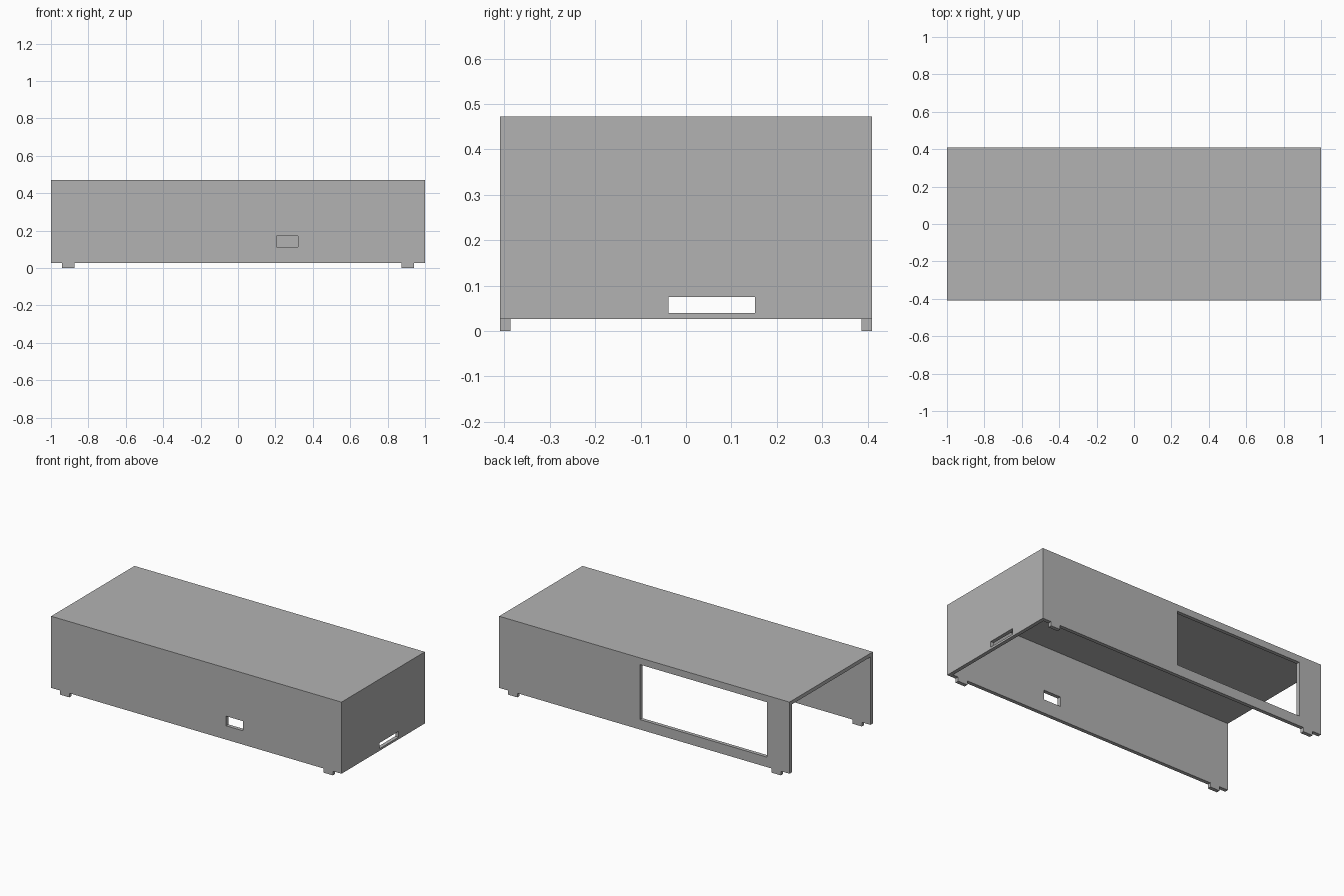
import bpy
import bmesh
from mathutils import Vector

old = bpy.data.objects.get("Cube")
if old:
    bpy.data.objects.remove(old, do_unlink=True)

# Main dimensions
HALF_X, HALF_Y, TOP = 1.0, 0.41, 0.472
WALL = 0.023
RIM = 0.026                      # lower edge of the walls, above the feet
FOOT_IN, FOOT_OUT = 0.875, 0.94
OVER = 0.1                       # how far cutters reach past the shell

grey = bpy.data.materials.new("light grey")
grey.use_nodes = True
colour = (0.45, 0.45, 0.45, 1)
grey.diffuse_color = colour
grey.node_tree.nodes["Principled BSDF"].inputs["Base Color"].default_value = colour


def box(name, low, high):
    """Box between two opposite corners."""
    low, high = Vector(low), Vector(high)
    bm = bmesh.new()
    bmesh.ops.create_cube(bm, size=1)
    for v in bm.verts:
        v.co = (low + high) / 2 + v.co * (high - low)
    mesh = bpy.data.meshes.new(name)
    bm.to_mesh(mesh)
    bm.free()
    mesh.materials.append(grey)
    obj = bpy.data.objects.new(name, mesh)
    bpy.context.collection.objects.link(obj)
    return obj


def cut(target, name, low, high):
    """Subtract a box from the target and discard the cutter."""
    cutter = box(name, low, high)
    cutter.hide_render = True
    mod = target.modifiers.new(name, "BOOLEAN")
    mod.operation = "DIFFERENCE"
    mod.solver = "EXACT"
    mod.object = cutter
    bpy.context.view_layer.objects.active = target
    bpy.ops.object.modifier_apply(modifier=mod.name)
    bpy.data.objects.remove(cutter, do_unlink=True)


# Enclosure cover, solid at first
cover = box("enclosure_cover", (-HALF_X, -HALF_Y, 0), (HALF_X, HALF_Y, TOP))

# Hollow interior, open below and at one end
cut(cover, "cavity", (-HALF_X - OVER, WALL - HALF_Y, -OVER),
    (HALF_X - WALL, HALF_Y - WALL, TOP - WALL))

# Raised rim between the feet
far_x, far_y = HALF_X + OVER, HALF_Y + OVER
for x0, x1 in ((-far_x, -FOOT_OUT), (-FOOT_IN, FOOT_IN), (FOOT_OUT, far_x)):
    cut(cover, "rim_gap", (x0, -far_y, -OVER), (x1, far_y, RIM))

# Front port, back window and end slot
cut(cover, "front_port", (0.205, -far_y, 0.112), (0.322, -0.3, 0.172))
cut(cover, "back_window", (-0.845, 0.3, 0.088), (0.03, far_y, 0.43))
cut(cover, "end_slot", (0.9, -0.038, 0.039), (far_x, 0.152, 0.075))
